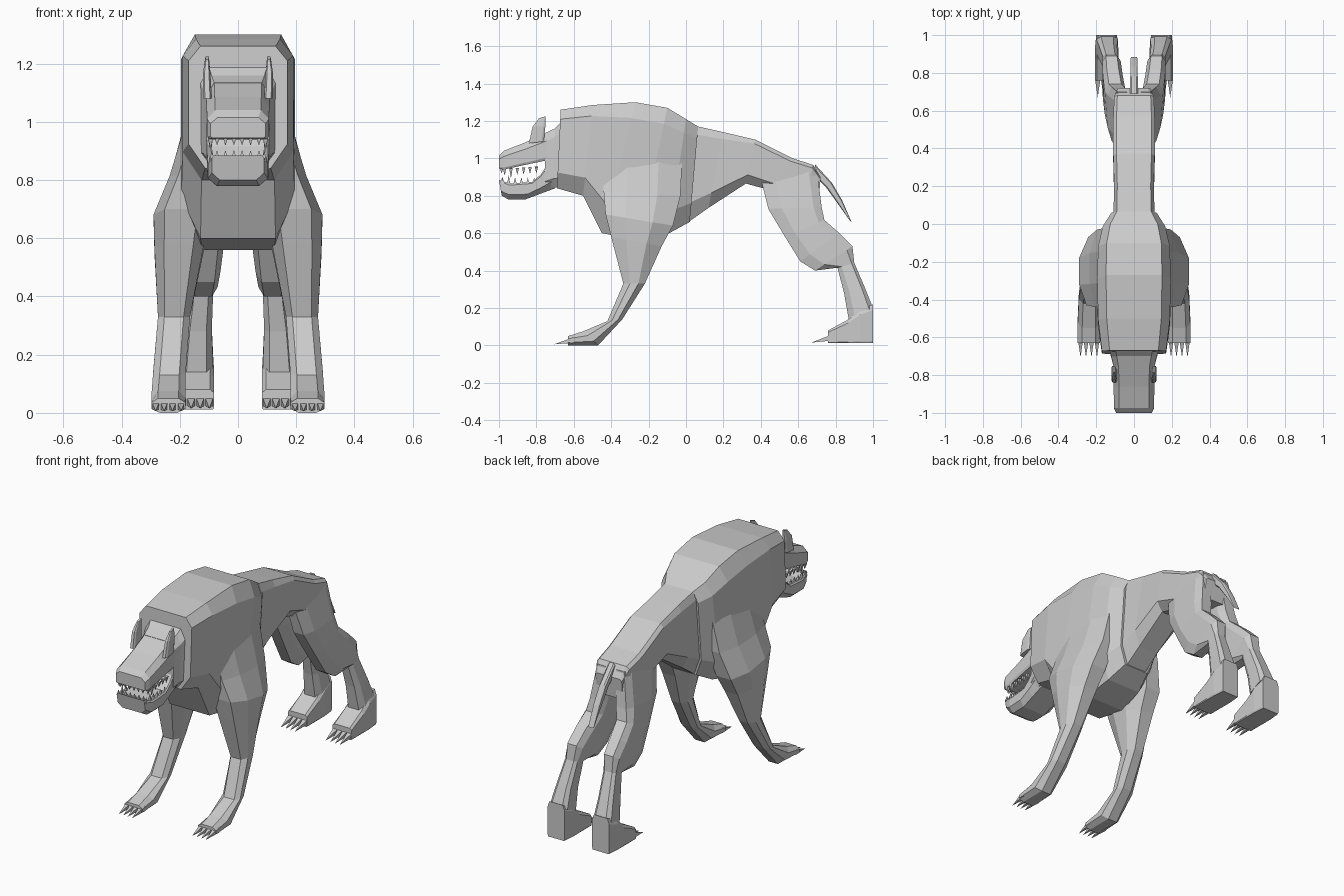
import bpy, bmesh
from mathutils import Vector


def finish(name, bm, mirror):
    bmesh.ops.recalc_face_normals(bm, faces=bm.faces)
    me = bpy.data.meshes.new(name)
    bm.to_mesh(me)
    bm.free()
    ob = bpy.data.objects.new(name, me)
    bpy.context.collection.objects.link(ob)
    if mirror:
        ob.modifiers.new("mirror", 'MIRROR').use_clip = False
    return ob


def loft(name, rings, ca=.2, la=.15, cb=.2, lb=.15, mirror=False):
    """Skin octagonal sections. Ring: (y, z of edge A, y, z of edge B, x from, x to)."""
    bm = bmesh.new()
    loops = []
    for ya, za, yb, zb, x0, x1 in rings:
        w = x1 - x0
        pts = [(0, x0 + ca * w), (0, x1 - ca * w), (la, x1), (1 - lb, x1),
               (1, x1 - cb * w), (1, x0 + cb * w), (1 - lb, x0), (la, x0)]
        loops.append([bm.verts.new((x, ya + t * (yb - ya), za + t * (zb - za)))
                      for t, x in pts])
    for p, q in zip(loops, loops[1:]):
        for i in range(8):
            j = (i + 1) % 8
            bm.faces.new((p[i], p[j], q[j], q[i]))
    bm.faces.new(loops[0])
    bm.faces.new(loops[-1])
    return finish(name, bm, mirror)


def sym(rings):
    return [(a, b, c, d, -w, w) for a, b, c, d, w in rings]


def spikes(name, items, mirror=True):
    """Four-sided spikes: (base, tip, radius)."""
    bm = bmesh.new()
    for base, tip, r in items:
        base, tip = Vector(base), Vector(tip)
        d = tip - base
        rot = d.to_track_quat('Z', 'Y').to_matrix()
        foot = [bm.verts.new(base + rot @ Vector(o) * r)
                for o in ((1, 1, 0), (-1, 1, 0), (-1, -1, 0), (1, -1, 0))]
        top = bm.verts.new(tip)
        bm.faces.new(foot)
        for i in range(4):
            bm.faces.new((foot[i], foot[(i + 1) % 4], top))
    return finish(name, bm, mirror)


# Heavy front torso
loft("chest", sym([
    (-.67, 1.26, -.69, .84, .17), (-.50, 1.285, -.55, .80, .19),
    (-.27, 1.30, -.45, .60, .195), (-.10, 1.27, -.25, .56, .19),
    (.00, 1.21, -.09, .60, .165), (.065, 1.17, .02, .66, .12)]),
    ca=.12, la=.12, cb=.17, lb=.2)

# Slim hind body
loft("hindquarters", sym([
    (.02, 1.18, .00, .65, .11), (.20, 1.14, .12, .735, .105),
    (.37, 1.10, .32, .865, .11), (.57, 1.00, .45, .83, .11),
    (.68, .965, .64, .78, .105), (.72, .90, .71, .78, .085)]),
    ca=.08, la=.09, cb=.2, lb=.2)

# Head: skull, upper muzzle and lower jaw around an open mouth
loft("skull", sym([
    (-.64, 1.22, -.64, .84, .14), (-.70, 1.16, -.71, .845, .12),
    (-.755, 1.135, -.755, .83, .108)]), ca=.12, la=.15, cb=.15)
loft("muzzle", sym([
    (-.74, 1.14, -.74, .99, .11), (-.86, 1.085, -.86, .965, .108),
    (-.975, 1.04, -.975, .94, .106), (-1.0, 1.015, -1.0, .945, .095)]),
    ca=.13, la=.3, cb=.03, lb=.1)
loft("lower_jaw", sym([
    (-.74, .97, -.70, .84, .108), (-.775, .915, -.78, .81, .106),
    (-.82, .875, -.86, .78, .105), (-.94, .865, -.95, .78, .103),
    (-1.0, .885, -.985, .80, .09)]), ca=.03, la=.1, cb=.15, lb=.3)
loft("ear", [
    (-.84, 1.08, -.76, 1.09, .09, .12), (-.82, 1.17, -.752, 1.17, .095, .12),
    (-.785, 1.215, -.752, 1.225, .10, .112)], mirror=True)

# Teeth along the sides and front of both jaws
upper, lower = [], []
for i in range(6):
    y = -.80 - i * .034
    size = .05 if i == 4 else .032
    upper.append(((.095, y, .955 - i * .002), (.093, y, .95 - i * .002 - size), .009))
    lower.append(((.09, y - .012, .866), (.09, y - .012, .876 + size * .7), .008))
for i in range(3):
    x = .014 + i * .029
    upper.append(((x, -.985, .948), (x, -.987, .918), .009))
    lower.append(((x, -.982, .875), (x, -.982, .903), .008))
spikes("upper_teeth", upper)
spikes("lower_teeth", lower)

# Front legs, splayed at the shoulder
loft("front_leg", [
    (-.44, .97, -.02, 1.0, .06, .185), (-.44, .82, -.03, .80, .08, .235),
    (-.43, .70, -.07, .64, .10, .29), (-.40, .58, -.13, .53, .12, .287),
    (-.335, .33, -.22, .33, .165, .275), (-.42, .13, -.34, .14, .18, .292),
    (-.55, .075, -.47, .0, .18, .298), (-.63, .05, -.63, .0, .18, .298)],
    ca=.2, la=.3, cb=.25, lb=.3, mirror=True)

# Hind legs with raised hock
loft("hind_leg", [
    (.40, .89, .70, .94, .02, .105), (.44, .73, .725, .74, .03, .14),
    (.53, .58, .74, .67, .045, .155), (.61, .45, .82, .60, .06, .165),
    (.69, .40, .89, .53, .07, .168), (.81, .415, .90, .44, .085, .165),
    (.845, .28, .96, .30, .09, .185), (.87, .14, 1.0, .20, .085, .20)],
    ca=.2, la=.25, cb=.2, lb=.15, mirror=True)
loft("hind_foot", [
    (1.0, .22, 1.0, .012, .09, .20), (.93, .19, .93, .012, .083, .207),
    (.87, .14, .87, .012, .083, .207), (.76, .08, .76, .012, .083, .207)],
    ca=.1, la=.15, cb=.03, lb=.05, mirror=True)

# Four claws on every foot
spikes("front_claw", [((.196 + i * .029, -.60, .028), (.196 + i * .029, -.705, .006), .015)
                      for i in range(4)])
spikes("hind_claw", [((.099 + i * .031, .775, .04), (.099 + i * .031, .67, .015), .015)
                     for i in range(4)])

# Tail
loft("tail", [
    (.69, .968, .69, .90, -.02, .02), (.78, .87, .745, .85, -.02, .02),
    (.835, .775, .81, .76, -.019, .019), (.885, .66, .877, .665, -.017, .017)])
